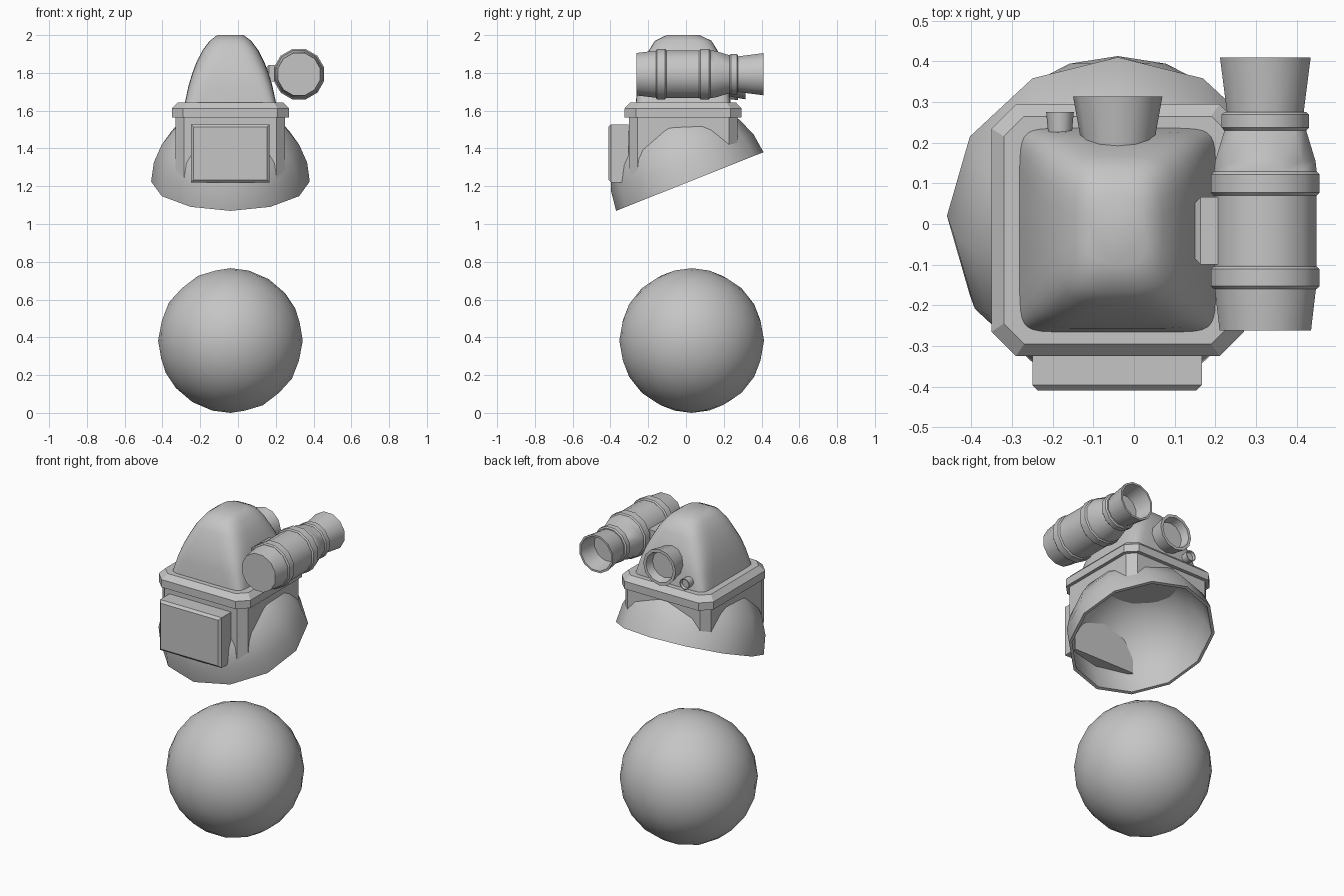
import bpy
import bmesh
from math import sin, cos, pi, radians, copysign
from mathutils import Matrix, Vector

old = bpy.data.objects.get("Cube")
if old:
    bpy.data.objects.remove(old, do_unlink=True)

GREY = (0.56, 0.56, 0.56, 1)
grey = bpy.data.materials.new("plain_grey")
grey.use_nodes = True
grey.diffuse_color = GREY
grey.node_tree.nodes["Principled BSDF"].inputs["Base Color"].default_value = GREY

CX, CY = -0.04, -0.015      # centre of the helmet in plan


def finish(name, bm, smooth=None):
    bmesh.ops.recalc_face_normals(bm, faces=bm.faces)
    mesh = bpy.data.meshes.new(name)
    bm.to_mesh(mesh)
    bm.free()
    mesh.materials.append(grey)
    ob = bpy.data.objects.new(name, mesh)
    bpy.context.collection.objects.link(ob)
    if smooth:
        bpy.ops.object.select_all(action='DESELECT')
        ob.select_set(True)
        bpy.context.view_layer.objects.active = ob
        bpy.ops.object.shade_smooth_by_angle(angle=radians(smooth))
    return ob


def loft(name, rings, smooth=None):
    """Skin a list of equal-sized point rings and cap both ends."""
    bm = bmesh.new()
    loops = [[bm.verts.new(p) for p in ring] for ring in rings]
    n = len(loops[0])
    for a, b in zip(loops, loops[1:]):
        for i in range(n):
            j = (i + 1) % n
            bm.faces.new((a[i], a[j], b[j], b[i]))
    bm.faces.new(loops[0])
    bm.faces.new(loops[-1])
    return finish(name, bm, smooth)


def lathe(name, profile, place, turn=0, sides=12, smooth=40):
    """Spin (height, radius) pairs round local z, then place the result."""
    rings = [[place @ Vector((r * cos(2 * pi * i / sides + turn),
                              r * sin(2 * pi * i / sides + turn), h))
              for i in range(sides)] for h, r in profile]
    return loft(name, rings, smooth)


def octagon(hx, hy, cut, z):
    """Rectangle with cut corners, centred on the helmet."""
    corners = []
    for sx, sy in ((1, 1), (-1, 1), (-1, -1), (1, -1)):
        pair = [(sx * hx, sy * (hy - cut)), (sx * (hx - cut), sy * hy)]
        corners += pair if sx * sy > 0 else pair[::-1]
    return [(CX + x, CY + y, z) for x, y in corners]


def bevel_box(name, lo, hi, width, pick):
    """Box whose edges are chamfered where pick(edge midpoint) holds."""
    lo, hi = Vector(lo), Vector(hi)
    bm = bmesh.new()
    bmesh.ops.create_cube(bm, size=1)
    for v in bm.verts:
        v.co = Vector([(a + b) / 2 + c * (b - a) for a, b, c in zip(lo, hi, v.co)])
    edges = [e for e in bm.edges if pick((e.verts[0].co + e.verts[1].co) / 2)]
    bmesh.ops.bevel(bm, geom=edges, offset=width, segments=1, affect='EDGES')
    return finish(name, bm)


# Ball below the helmet
bm = bmesh.new()
bmesh.ops.create_icosphere(bm, subdivisions=3, radius=0.383,
                           matrix=Matrix.Translation((CX, 0.03, 0.383)))
finish("ball", bm, 60)

# Tilted open hood: a hollow hemisphere
tilt = Matrix.Translation((CX, 0.02, 1.225)) @ Matrix.Rotation(radians(21.7), 4, 'X')
STEPS = 6


def arc(radius, first, last):
    step = 1 if last > first else -1
    return [(radius * sin(k * pi / 2 / STEPS), max(radius * cos(k * pi / 2 / STEPS), 0.004))
            for k in range(first, last + step, step)]


lathe("hood", arc(0.42, STEPS, 0) + arc(0.402, 0, STEPS), tilt, smooth=50)

# Square collar with corner posts, arched where the hood passes through
collar = loft("collar", [octagon(0.29, 0.288, 0.045, z) for z in (1.21, 1.58)])
cutter = lathe("hood_cutter", arc(0.415, -STEPS, STEPS), tilt, smooth=None)
cutter.hide_render = True
mod = collar.modifiers.new("arches", 'BOOLEAN')
mod.operation = 'DIFFERENCE'
mod.solver = 'EXACT'
mod.object = cutter
bpy.context.view_layer.objects.active = collar
bpy.ops.object.modifier_apply(modifier="arches")
bpy.data.objects.remove(cutter, do_unlink=True)

# Brim with chamfered top edge
loft("brim", [octagon(0.31, 0.31, 0.06, 1.565), octagon(0.31, 0.31, 0.06, 1.612),
              octagon(0.28, 0.28, 0.05, 1.643)])


# Crown: squarish at the base, rounding to a narrow top
def squircle(hx, hy, power, z, count=32):
    ring = []
    for i in range(count):
        t = 2 * pi * (i + 0.5) / count
        c, s = cos(t), sin(t)
        ring.append((CX + hx * copysign(abs(c) ** (2 / power), c),
                     CY + hy * copysign(abs(s) ** (2 / power), s), z))
    return ring


CROWN = [(0.244, 0.252, 11, 1.63), (0.222, 0.242, 7, 1.733), (0.202, 0.228, 5.5, 1.80),
         (0.18, 0.208, 4.5, 1.857), (0.148, 0.182, 4, 1.92), (0.11, 0.15, 3.5, 1.97),
         (0.07, 0.088, 3, 2.0)]
loft("crown", [squircle(*level) for level in CROWN], 40)

# Front pack
bevel_box("front_pack", (-0.25, -0.41, 1.22), (0.167, -0.305, 1.528), 0.014,
          lambda m: m.y < -0.4)


# Optics point along y
def along_y(x, z):
    return Matrix.Translation((x, 0, z)) @ Matrix.Rotation(radians(-90), 4, 'X')


def band(start, end, radius):
    """Raised ring with small chamfers."""
    return [(start, radius - 0.007), (start + 0.007, radius),
            (end - 0.007, radius), (end, radius - 0.007)]


scope = [(-0.262, 0.113), (-0.16, 0.125)] + band(-0.16, -0.104, 0.134)
scope += [(-0.104, 0.126), (0.07, 0.126)] + band(0.07, 0.129, 0.134)
scope += [(0.129, 0.127), (0.155, 0.124), (0.23, 0.101)] + band(0.23, 0.276, 0.108)
scope += [(0.276, 0.095), (0.409, 0.112), (0.409, 0.101), (0.3, 0.085)]
lathe("scope", [(y, r * 1.03) for y, r in scope], along_y(0.323, 1.793), turn=pi / 12, smooth=35)
bevel_box("scope_mount", (0.15, -0.1, 1.755), (0.215, 0.066, 1.842), 0.014,
          lambda m: m.x < 0.16)

# Two hollow lens cups on the back of the crown
for name, x, z, y0, y1, r in (("large_lens_cup", CX, 1.77, 0.12, 0.314, 0.11),
                              ("small_lens_cup", -0.182, 1.69, 0.16, 0.275, 0.034)):
    lathe(name, [(y0, r * 0.68), (y1, r), (y1, r * 0.84), (y1 - 0.45 * r, r * 0.74)],
          along_y(x, z))
